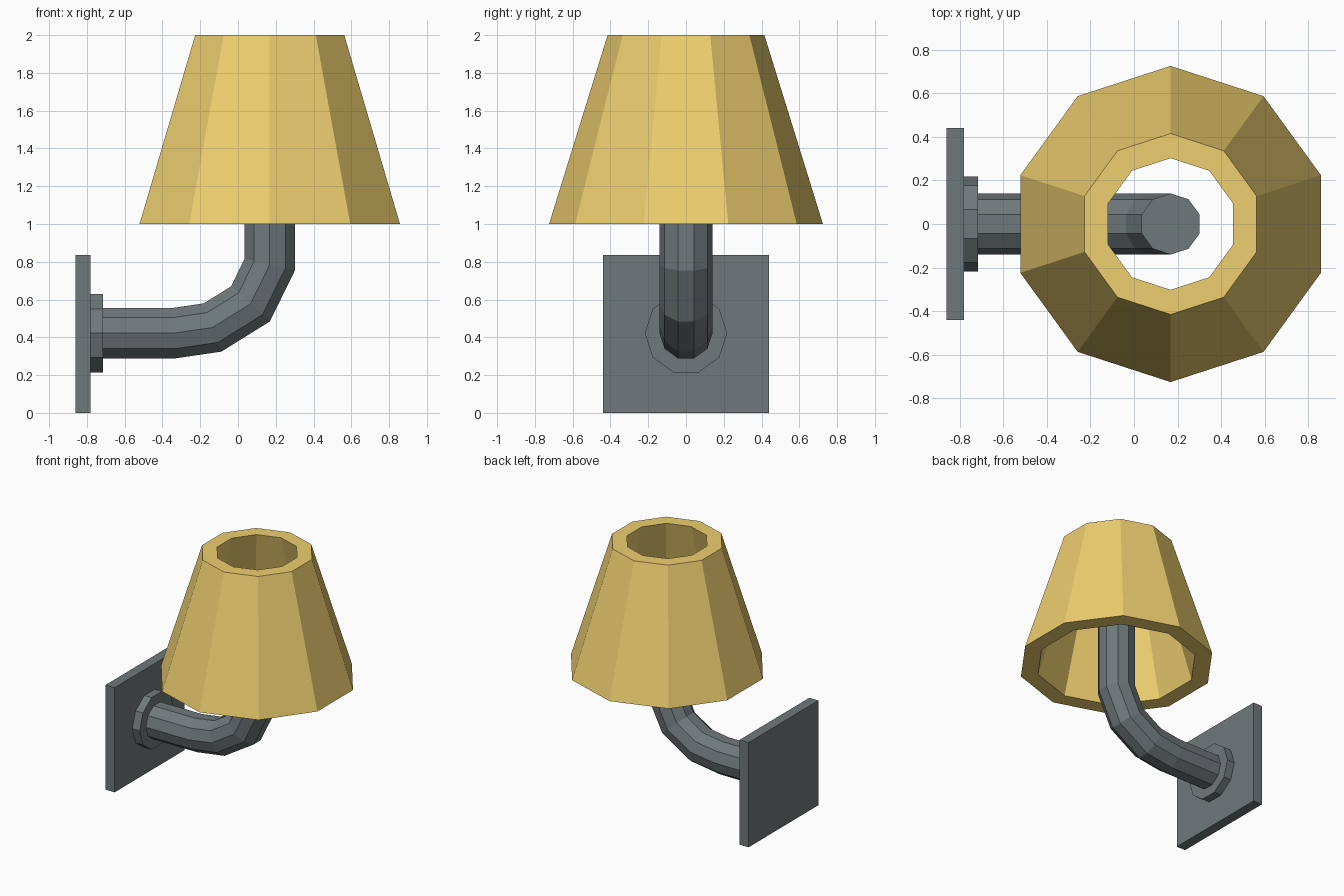
import bpy, bmesh, math
from mathutils import Vector

if "Cube" in bpy.data.objects:
    bpy.data.objects.remove(bpy.data.objects["Cube"])

SIDES = 10


def material(name, rgb):
    mat = bpy.data.materials.new(name)
    mat.diffuse_color = (*rgb, 1)
    mat.use_nodes = True
    mat.node_tree.nodes["Principled BSDF"].inputs["Base Color"].default_value = mat.diffuse_color
    return mat


metal = material("dark_metal", (0.16, 0.19, 0.195))
fabric = material("yellow_shade", (0.85, 0.62, 0.16))


def ring(center, u, v, ru, rv):
    """Ten points round a centre, spanning the directions u and v."""
    angles = [math.tau * i / SIDES for i in range(SIDES)]
    return [center + u * ru * math.cos(a) + v * rv * math.sin(a) for a in angles]


def loft(name, rings, mat, loop=False):
    """Skin rings into a closed solid: capped ends, or last ring joined to first."""
    bm = bmesh.new()
    rows = [[bm.verts.new(p) for p in r] for r in rings]
    pairs = list(zip(rows, rows[1:])) + ([(rows[-1], rows[0])] if loop else [])
    for a, b in pairs:
        for i in range(SIDES):
            j = (i + 1) % SIDES
            bm.faces.new((a[i], a[j], b[j], b[i]))
    if not loop:
        bm.faces.new(rows[0])
        bm.faces.new(rows[-1])
    return finish(name, bm, mat)


def finish(name, bm, mat):
    bmesh.ops.recalc_face_normals(bm, faces=bm.faces)
    mesh = bpy.data.meshes.new(name)
    bm.to_mesh(mesh)
    bm.free()
    mesh.materials.append(mat)
    obj = bpy.data.objects.new(name, mesh)
    bpy.context.collection.objects.link(obj)
    return obj


X, Y, Z = Vector((1, 0, 0)), Vector((0, 1, 0)), Vector((0, 0, 1))

# Wall plate
bm = bmesh.new()
bmesh.ops.create_cube(bm, size=1)
bmesh.ops.scale(bm, vec=(0.08, 0.88, 0.835), verts=bm.verts)
bmesh.ops.translate(bm, vec=(-0.82, 0, 0.4175), verts=bm.verts)
finish("wall_plate", bm, metal)

# Collar where the arm meets the plate
loft("collar", [ring(Vector((x, 0, 0.422)), Y, Z, 0.218, 0.218) for x in (-0.79, -0.715)], metal)

# Bent arm, swept along a path with mitred joints
path = [Vector((x, 0, z)) for x, z in
        ((-0.78, 0.422), (-0.34, 0.422), (-0.135, 0.452), (0.066, 0.577), (0.168, 0.785), (0.168, 1.45))]
rings = []
for i, p in enumerate(path):
    d_in = (p - path[i - 1]).normalized() if i else X
    d_out = (path[i + 1] - p).normalized() if i < len(path) - 1 else d_in
    tangent = (d_in + d_out).normalized()
    rings.append(ring(p, Y, tangent.cross(Y), 0.14, 0.14 / tangent.dot(d_in)))
loft("arm", rings, metal)

# Thick open lampshade: outer wall, then inner wall
profile = [(0.725, 1), (0.415, 2), (0.302, 2), (0.595, 1)]
loft("lampshade", [ring(Vector((0.168, 0, z)), Y, X, r, r) for r, z in profile], fabric, loop=True)
